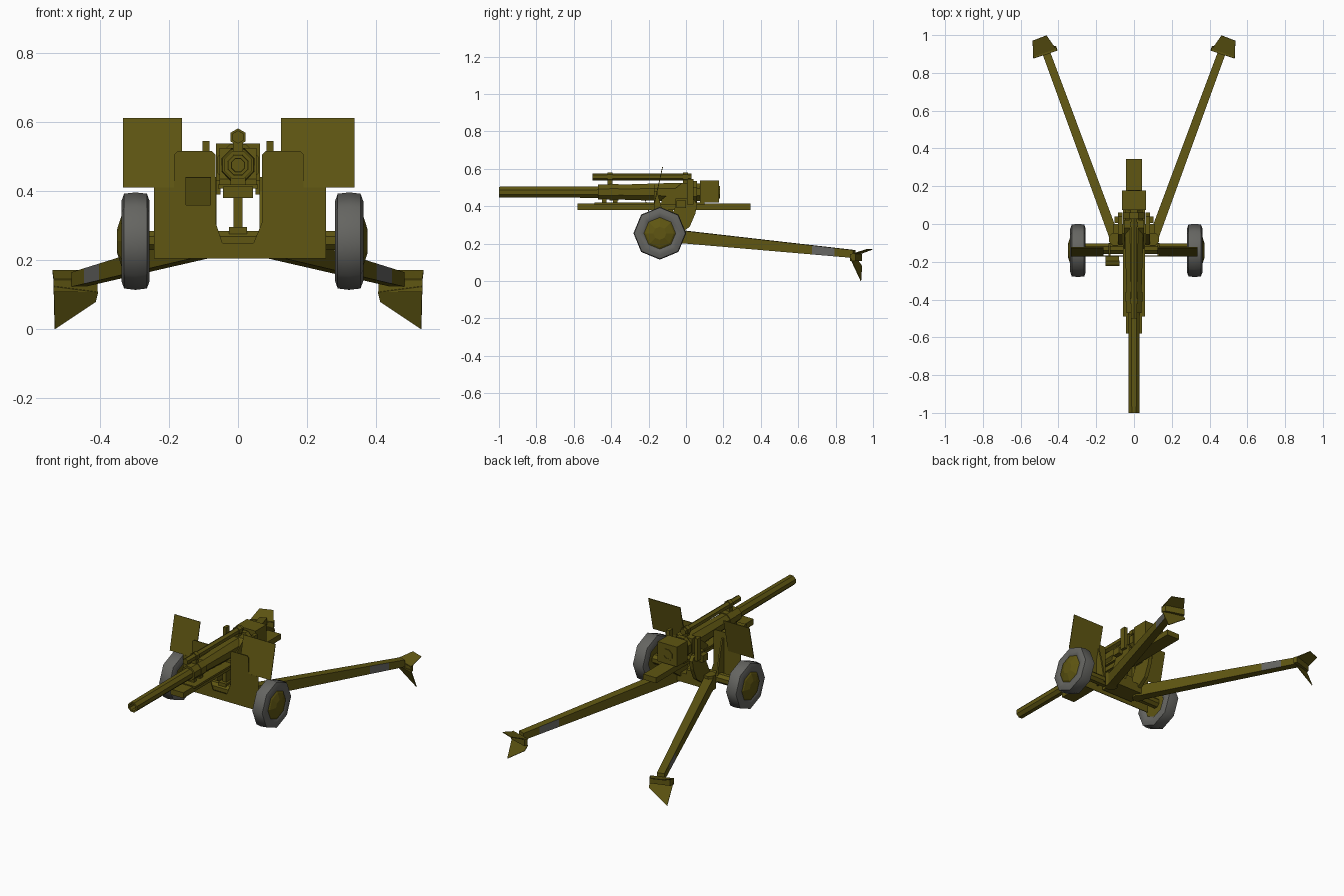
import bpy, bmesh, math
from mathutils import Vector

if "Cube" in bpy.data.objects:
    bpy.data.objects.remove(bpy.data.objects["Cube"])


def material(name, rgb):
    m = bpy.data.materials.new(name)
    m.diffuse_color = (*rgb, 1)
    m.use_nodes = True
    m.node_tree.nodes["Principled BSDF"].inputs["Base Color"].default_value = m.diffuse_color
    return m


OLIVE = material("olive_drab", (0.115, 0.093, 0.006))
GREY = material("tyre_grey", (0.13, 0.13, 0.12))


def make(name, verts, faces, mats=(OLIVE,)):
    me = bpy.data.meshes.new(name)
    me.from_pydata([tuple(v) for v in verts], [], faces)
    bm = bmesh.new()
    bm.from_mesh(me)
    bmesh.ops.recalc_face_normals(bm, faces=bm.faces)
    bm.to_mesh(me)
    bm.free()
    ob = bpy.data.objects.new(name, me)
    bpy.context.collection.objects.link(ob)
    for m in mats:
        me.materials.append(m)
    return ob


def loft(name, rings, mats=(OLIVE,), caps=True):
    """Skin equal-sized rings of points."""
    n = len(rings[0])
    verts = [v for r in rings for v in r]
    faces = [(i * n + j, i * n + (j + 1) % n, (i + 1) * n + (j + 1) % n, (i + 1) * n + j)
             for i in range(len(rings) - 1) for j in range(n)]
    if caps:
        faces += [tuple(range(n)), tuple(range(len(verts) - n, len(verts)))]
    return make(name, verts, faces, mats)


def box(name, x, y, z):
    return loft(name, [[(x[0], y[0], k), (x[1], y[0], k), (x[1], y[1], k), (x[0], y[1], k)] for k in z])


def prism(name, yz, x0, x1):
    return loft(name, [[(x, y, z) for y, z in yz] for x in (x0, x1)])


def lathe(name, axis, centre, profile, sides=8, turn=0.5, mats=(OLIVE,), caps=True):
    """Turn (position, radius) pairs about an x, y or z axis."""
    rings = []
    for t, r in profile:
        ring = []
        for j in range(sides):
            a = 2 * math.pi * (j + turn) / sides
            u, v = r * math.cos(a), r * math.sin(a)
            p = {"x": (t, u, v), "y": (u, t, v), "z": (u, v, t)}[axis]
            ring.append(Vector(centre) + Vector(p))
        rings.append(ring)
    return loft(name, rings, mats, caps)


def plate(name, points, thick=0.004):
    ob = make(name, points, [tuple(range(len(points)))])
    mod = ob.modifiers.new("thickness", "SOLIDIFY")
    mod.thickness, mod.offset = thick, 0
    return ob


def smooth(ob, angle):
    bpy.ops.object.select_all(action="DESELECT")
    ob.select_set(True)
    bpy.context.view_layer.objects.active = ob
    bpy.ops.object.shade_smooth_by_angle(angle=math.radians(angle))


# Barrel with hollow muzzle, collars and thick rear sleeve
lathe("barrel", "y", (0, 0, 0.475),
      [(-0.85, 0.019), (-1.0, 0.021), (-1.0, 0.031), (-0.47, 0.033), (-0.47, 0.044), (-0.41, 0.044),
       (-0.41, 0.048), (-0.36, 0.048), (-0.36, 0.043), (-0.1, 0.052), (0.03, 0.052), (0.03, 0.064),
       (0.06, 0.064), (0.06, 0.05), (0.09, 0.05)])
prism("barrel_housing", [(-0.13, 0.415), (-0.13, 0.435), (-0.02, 0.525), (0.02, 0.525), (0.02, 0.415)],
      -0.054, 0.054)
# Breech block with a recessed rear loading hole
box("breech_block", (-0.064, 0.064), (0.075, 0.177), (0.42, 0.538))
lathe("breech_ring", "y", (0, 0, 0.475), [(0.17, 0.036), (0.181, 0.036), (0.181, 0.022), (0.178, 0.022)])

# Recoil cylinder above the barrel
lathe("recoil_cylinder", "y", (0, 0, 0.556), [(-0.5, 0.019), (0.03, 0.019)], 6, 0.5)
for i, y in enumerate((-0.42, -0.015)):
    lathe(f"recoil_clamp_{i}", "y", (0, 0, 0.556), [(y, 0.025), (y + 0.026, 0.025)], 6, 0.5)
    box(f"recoil_foot_{i}", (-0.014, 0.014), (y, y + 0.026), (0.5, 0.55))

# Cradle rail under the barrel
box("cradle", (-0.043, 0.043), (-0.58, 0.345), (0.38, 0.413))
box("cradle_flange", (-0.058, 0.058), (-0.49, 0.1), (0.407, 0.419))
for i, y in enumerate((-0.45, -0.39)):
    box(f"cradle_saddle_{i}", (-0.022, 0.022), (y, y + 0.025), (0.41, 0.44))

# Carriage body, pedestal and axle
box("carriage_body", (-0.105, 0.105), (-0.15, -0.04), (0.215, 0.27))
box("pedestal_base", (-0.026, 0.026), (-0.15, -0.04), (0.265, 0.296))
box("elevating_post", (-0.013, 0.013), (-0.13, -0.07), (0.29, 0.385))
lathe("axle", "x", (0, -0.13, 0.257), [(-0.29, 0.03), (0.31, 0.03)])

for s, side in ((-1, "left"), (1, "right")):
    # Trunnion cheek and sight post
    prism(f"{side}_cheek", [(-0.13, 0.24), (-0.055, 0.40), (-0.055, 0.44), (0.04, 0.44), (0.06, 0.41),
                            (0.05, 0.36), (0.02, 0.29), (-0.05, 0.24)], s * 0.062, s * 0.085)
    box(f"{side}_trunnion", (min(s * 0.05, s * 0.112), max(s * 0.05, s * 0.112)), (-0.05, 0.0), (0.39, 0.43))
    box(f"{side}_sight_post", (s * 0.093 - 0.01, s * 0.093 + 0.01), (0.005, 0.04), (0.41, 0.545))
    lathe(f"{side}_trail_hinge", "z", (s * 0.1, -0.08, 0), [(0.205, 0.036), (0.29, 0.036)])

    # Tapered trail leg, with a grey patch on its sides near the end
    a, b = Vector((s * 0.097, -0.09, 0.243)), Vector((s * 0.462, 0.9, 0.144))
    across = Vector((s * 0.938, -0.346, 0))
    rings = []
    for t in (0, 0.78, 0.9, 1):
        c, w, h = a.lerp(b, t), 0.026 - 0.005 * t, 0.035 - 0.014 * t
        rings.append([c + across * (w * i) + Vector((0, 0, h * k))
                      for i, k in ((-1, -1), (1, -1), (1, 1), (-1, 1))])
    trail = loft(f"{side}_trail", rings, (OLIVE, GREY))
    for f in trail.data.polygons:
        if 0.7 < f.center.y < 0.8 and abs(f.normal.z) < 0.5:
            f.material_index = 1

    # Spade: digging blade, rear flap and end block
    p, q = (s * 0.533, 0.877, 0.125), (s * 0.405, 0.92, 0.108)
    plate(f"{side}_spade_blade", [p, q, (s * 0.412, 0.94, 0.08), (s * 0.53, 0.935, 0.001)])
    plate(f"{side}_spade_flap", [(s * 0.533, 0.877, 0.14), (s * 0.537, 0.97, 0.17), (s * 0.463, 0.998, 0.17),
                                 (s * 0.407, 0.918, 0.14)])
    loft(f"{side}_spade_block", [[(s * 0.533, 0.877, z), (s * 0.407, 0.919, z),
                                  (s * 0.415, 0.94, z), (s * 0.527, 0.905, z)] for z in (0.108, 0.145)])

    # Wheel: rounded octagonal tyre and dished olive hub
    c = (0.0125 + s * 0.309, -0.14, 0.255)
    tyre = lathe(f"{side}_tyre", "x", c,
                 [(s * t, r) for t, r in ((-0.03, 0.08), (-0.038, 0.09), (-0.041, 0.115), (-0.033, 0.137),
                                          (0, 0.141), (0.033, 0.137), (0.041, 0.115), (0.038, 0.09),
                                          (0.03, 0.08))], 8, 0, (GREY,), False)
    smooth(tyre, 60)
    lathe(f"{side}_hub", "x", c, [(s * t, r) for t, r in ((-0.025, 0.086), (0.033, 0.086), (0.04, 0.075),
                                                          (0.053, 0.035), (0.053, 0.02))], 8, 0)

# Shield: U-shaped lower plate and upper wings that lean back
Y = -0.17
outline = [(-0.243, 0.205), (0.255, 0.205), (0.255, 0.41), (0.19, 0.41), (0.19, 0.505), (0.18, 0.515),
           (0.08, 0.515), (0.07, 0.505), (0.07, 0.31), (0.045, 0.25), (-0.045, 0.25), (-0.065, 0.31),
           (-0.065, 0.505), (-0.075, 0.515), (-0.175, 0.515), (-0.185, 0.505), (-0.185, 0.41), (-0.243, 0.41)]
plate("shield_lower", [(x, Y, z) for x, z in outline])
for name, x0, x1 in (("left", -0.333, -0.162), ("right", 0.125, 0.337)):
    plate(f"shield_wing_{name}", [(x0, Y, 0.41), (x1, Y, 0.41), (x1, -0.125, 0.61), (x0, -0.125, 0.61)])
# Hinged sight hatch in front of the shield, and its bracket
plate("sight_hatch", [(-0.152, -0.195, 0.36), (-0.078, -0.195, 0.36), (-0.078, -0.22, 0.44), (-0.152, -0.22, 0.44)])
box("sight_hatch_hinge", (-0.15, -0.08), (-0.197, -0.168), (0.358, 0.366))
# Shield stays
for s, side in ((-1, "left"), (1, "right")):
    prism(f"{side}_shield_stay", [(-0.168, 0.24), (-0.168, 0.48), (-0.155, 0.48), (-0.13, 0.39), (-0.1, 0.24)],
          s * 0.125, s * 0.135)
